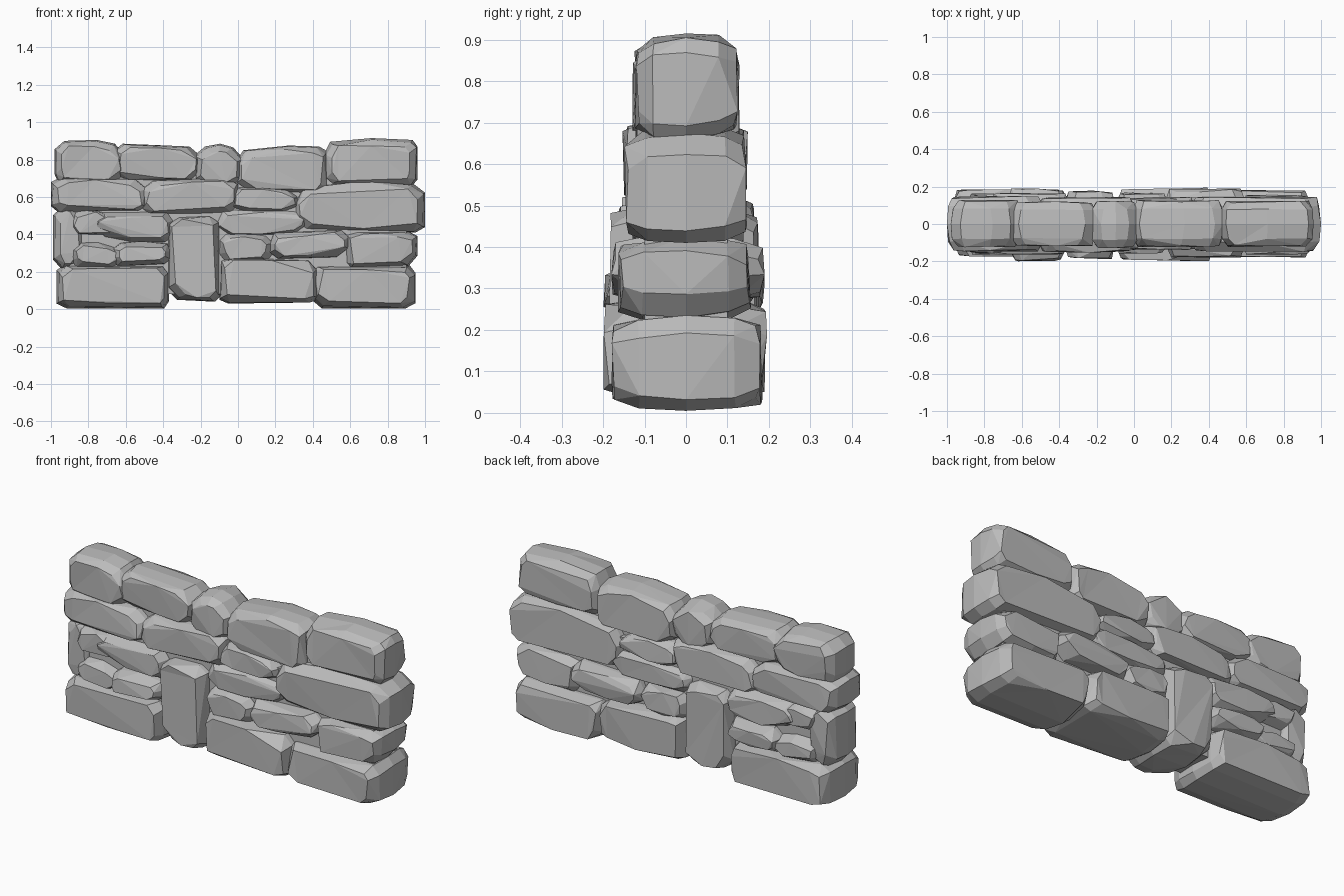
import bpy
import bmesh
import random

default_cube = bpy.data.objects.get("Cube")
if default_cube:
    bpy.data.objects.remove(default_cube, do_unlink=True)

# One plain grey for every stone
GREY = (0.5, 0.5, 0.5, 1)
stone_grey = bpy.data.materials.new("stone_grey")
stone_grey.use_nodes = True
stone_grey.diffuse_color = GREY
stone_grey.node_tree.nodes["Principled BSDF"].inputs["Base Color"].default_value = GREY

rng = random.Random(7)


def outline(x, z, drop, rise):
    """Chamfered block silhouette; drop lowers the top ends, rise lifts the bottom ends."""
    (left, right), (low, high) = x, z
    width, height = right - left, high - low

    def cut_x():
        return min(width * 0.25, rng.uniform(0.02, 0.07))

    def cut_z():
        return min(height * 0.25, rng.uniform(0.02, 0.05))

    middle = left + width * rng.uniform(0.4, 0.6)
    return [
        (left, low + cut_z() + rise[0]),
        (left + cut_x(), low + rise[0] * 0.5),
        (middle, low),
        (right - cut_x(), low + rise[1] * 0.5),
        (right, low + cut_z() + rise[1]),
        (right, high - cut_z() - drop[1]),
        (right - cut_x(), high - drop[1] * 0.5),
        (middle, high),
        (left + cut_x(), high - drop[0] * 0.5),
        (left, high - cut_z() - drop[0]),
    ]


def make_object(name, bm):
    bmesh.ops.recalc_face_normals(bm, faces=bm.faces)
    mesh = bpy.data.meshes.new(name)
    bm.to_mesh(mesh)
    bm.free()
    mesh.materials.append(stone_grey)
    bpy.context.collection.objects.link(bpy.data.objects.new(name, mesh))


def stone(name, x, z, front, back, drop=(0, 0), rise=(0, 0)):
    """Roughly hewn stone: hull around a full belly, shoulders and inset faces."""
    bm = bmesh.new()
    ring = outline(x, z, drop, rise)
    cx, cz = sum(x) / 2, sum(z) / 2

    def add_ring(y, inset, wobble):
        for px, pz in ring:
            dx = inset + rng.uniform(0, wobble)
            dz = inset * 0.8 + rng.uniform(0, wobble)
            dx = min(dx, abs(px - cx) * 0.5)
            dz = min(dz, abs(pz - cz) * 0.5)
            qx = px - dx if px > cx else px + dx
            qz = pz - dz if pz > cz else pz + dz
            bm.verts.new((qx, y * (1 - rng.uniform(0, wobble) * 4), qz))

    add_ring(0, 0, 0)
    for depth in (-front, back):
        add_ring(depth * 0.65, 0.004, 0.012)
        add_ring(depth, 0.022, 0.025)

    hull = bmesh.ops.convex_hull(bm, input=bm.verts)
    loose = set(hull["geom_interior"]) | set(hull["geom_unused"])
    bmesh.ops.delete(bm, geom=[g for g in loose if isinstance(g, bmesh.types.BMVert)],
                     context="VERTS")
    # Merge nearly flat facets into broad planes
    bmesh.ops.dissolve_limit(bm, angle_limit=0.16, verts=bm.verts, edges=bm.edges)
    bmesh.ops.triangulate(bm, faces=[f for f in bm.faces if len(f.verts) > 4])
    make_object(name, bm)


def filler(name, x, z, depth):
    """Plain block inside the wall that closes the joints."""
    bm = bmesh.new()
    bmesh.ops.create_cube(bm, size=1)
    for v in bm.verts:
        v.co = (x[v.co.x > 0], depth if v.co.y > 0 else -depth, z[v.co.z > 0])
    make_object(name, bm)


# Foundation course and the upright stone standing in it
stone("base_left", (-0.97, -0.37), (0.005, 0.25), 0.18, 0.185, drop=(0.02, 0.02))
stone("upright", (-0.38, -0.09), (0.04, 0.5), 0.19, 0.18, rise=(0.02, 0))
stone("base_middle", (-0.1, 0.43), (0.03, 0.285), 0.2, 0.2, drop=(0, 0.04))
stone("base_right", (0.4, 0.95), (0, 0.235), 0.18, 0.185, rise=(0.01, 0.01))

# Second course, with small wedged stones on the left
stone("end_left", (-0.99, -0.82), (0.22, 0.54), 0.13, 0.14, rise=(0, 0.04))
stone("wedge_low_left", (-0.9, -0.6), (0.22, 0.36), 0.165, 0.165, drop=(0, 0.03))
stone("wedge_low_right", (-0.68, -0.35), (0.23, 0.37), 0.2, 0.19, drop=(0.01, 0.02))
stone("wedge_high_left", (-0.9, -0.62), (0.39, 0.54), 0.155, 0.155, drop=(0, 0.04))
stone("wedge_high_right", (-0.78, -0.34), (0.35, 0.53), 0.165, 0.17, rise=(0.06, 0))
stone("second_small", (-0.11, 0.19), (0.25, 0.41), 0.165, 0.17, drop=(0, 0.02))
stone("second_middle", (0.16, 0.6), (0.26, 0.43), 0.185, 0.19, drop=(0.04, 0), rise=(0, 0.02))
stone("second_right", (0.57, 0.96), (0.22, 0.425), 0.165, 0.16, rise=(0, 0.02))

# Third course
stone("third_left", (-1, -0.48), (0.515, 0.71), 0.15, 0.15, drop=(0, 0.02))
stone("third_centre", (-0.52, 0.01), (0.505, 0.71), 0.155, 0.145, drop=(0.03, 0))
stone("third_small", (-0.04, 0.33), (0.51, 0.66), 0.14, 0.145, drop=(0, 0.02))
stone("third_wedge", (-0.12, 0.38), (0.38, 0.54), 0.135, 0.145, rise=(0.01, 0.02))
stone("third_right", (0.3, 1), (0.41, 0.69), 0.15, 0.15, drop=(0.08, 0.03), rise=(0.03, 0))

# Capping course
stone("cap_far_left", (-0.98, -0.6), (0.67, 0.905), 0.125, 0.13, drop=(0.01, 0.04))
stone("cap_left", (-0.66, -0.2), (0.68, 0.89), 0.12, 0.12, drop=(0.01, 0.04))
stone("cap_small", (-0.23, 0.025), (0.65, 0.885), 0.13, 0.125, drop=(0.03, 0.04))
stone("cap_middle", (-0.01, 0.48), (0.62, 0.875), 0.125, 0.13, drop=(0.05, 0.01))
stone("cap_right", (0.46, 0.96), (0.66, 0.915), 0.125, 0.125, drop=(0.04, 0.02))

# Hidden core
filler("core_lower", (-0.9, 0.9), (0.08, 0.6), 0.1)
filler("core_upper", (-0.9, 0.9), (0.58, 0.76), 0.07)
